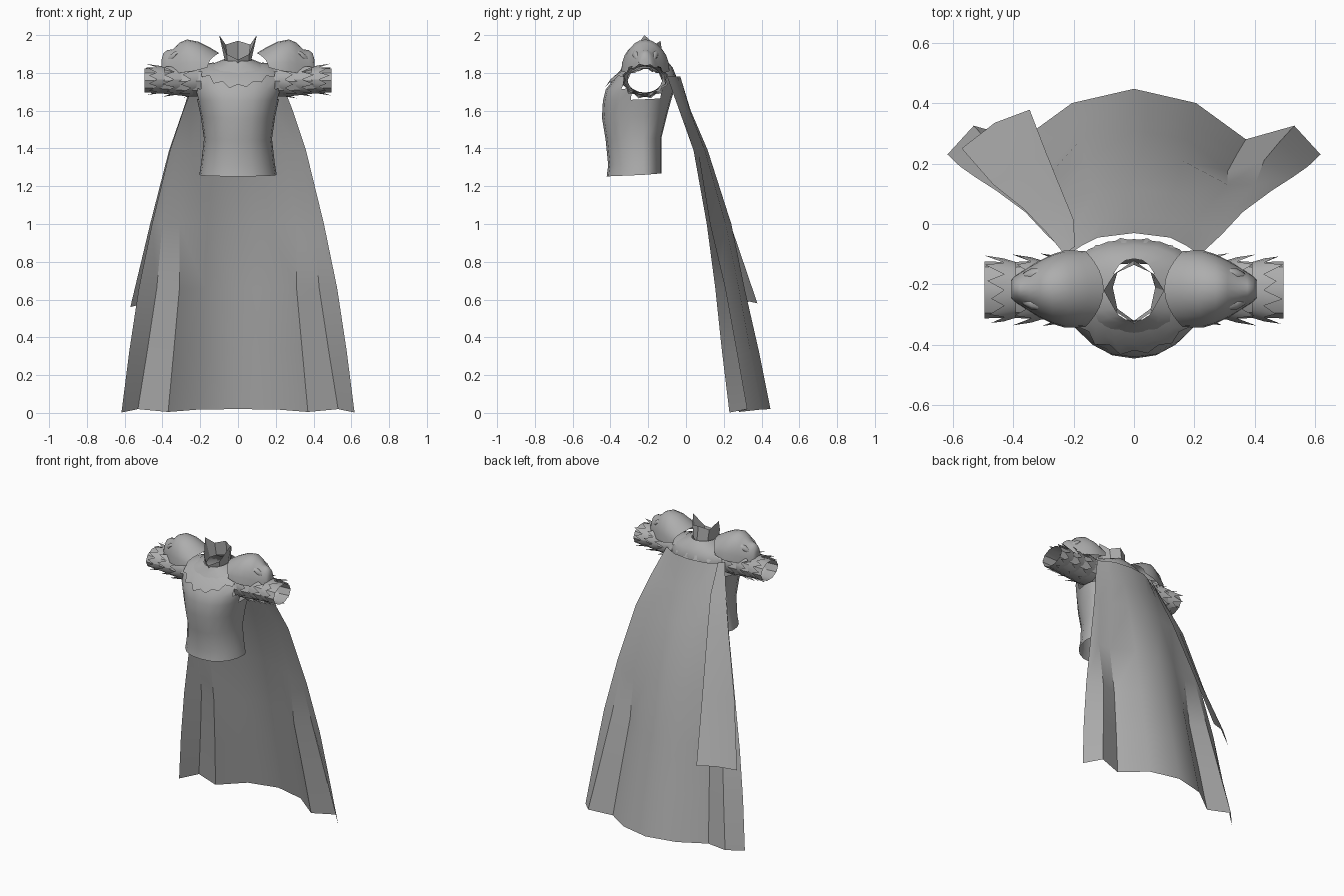
import bpy, bmesh, math, random

if "Cube" in bpy.data.objects:
    bpy.data.objects.remove(bpy.data.objects["Cube"])

random.seed(4)
grey = bpy.data.materials.new("plain grey")
grey.diffuse_color = (0.42, 0.42, 0.42, 1)
grey.use_nodes = True
grey.node_tree.nodes["Principled BSDF"].inputs["Base Color"].default_value = grey.diffuse_color
TAU = 2 * math.pi


def loft(name, rows, closed=False, cap=False, keep=None, angle=35):
    """Skin a list of point rows; closed rows form tubes."""
    bm = bmesh.new()
    vs = [[bm.verts.new(p) for p in r] for r in rows]
    n = len(rows[0])
    for a, b in zip(vs, vs[1:]):
        for i in range(n if closed else n - 1):
            j = (i + 1) % n
            f = bm.faces.new((a[i], a[j], b[j], b[i]))
            if keep and not keep(f.calc_center_median()):
                bm.faces.remove(f)
    if cap:
        bm.faces.new(vs[-1])
    bmesh.ops.recalc_face_normals(bm, faces=bm.faces)
    me = bpy.data.meshes.new(name)
    bm.to_mesh(me)
    bm.free()
    me.shade_smooth()
    me.set_sharp_from_angle(angle=math.radians(angle))
    me.materials.append(grey)
    ob = bpy.data.objects.new(name, me)
    bpy.context.collection.objects.link(ob)
    return ob


def mirrored(half):
    """Half row from the centre outwards -> full row."""
    return [(-x, y, z) for x, y, z in half[:0:-1]] + list(half)


# Torso: rings of z, half width, front y, back y, with open armholes
def torso_ring(z, rx, yf, yb, n=20):
    cy = -0.225
    pts = []
    for i in range(n):
        t = TAU * i / n
        c, s = math.cos(t), math.sin(t)
        c = math.copysign(abs(c) ** 0.85, c)
        ry = (yb - cy) if s > 0 else (cy - yf)
        pts.append((rx * c, cy + ry * s, z + 0.008 * s))
    return pts


torso = [(1.26, .205, -.42, -.13), (1.32, .195, -.412, -.13), (1.45, .18, -.425, -.13),
         (1.57, .197, -.445, -.10), (1.66, .217, -.44, -.075), (1.72, .235, -.425, -.055),
         (1.77, .235, -.385, -.05), (1.82, .20, -.35, -.07), (1.85, .13, -.33, -.095),
         (1.87, .078, -.32, -.115)]
loft("torso", [torso_ring(*r) for r in torso], closed=True,
     keep=lambda c: not (abs(c.x) > .13 and 1.66 < c.z < 1.83 and -.31 < c.y < -.12))

# Standing collar with a pointed flare on each side
low = [(0, -.32, 1.83), (.055, -.28, 1.85), (.07, -.21, 1.865), (.055, -.16, 1.865), (0, -.12, 1.865)]
top = [(0, -.33, 1.87), (.06, -.29, 1.90), (.1, -.22, 2.0), (.065, -.165, 1.95), (0, -.135, 1.97)]
loft("standing_collar", [mirrored(low), mirrored(top)], angle=25)


# Ragged mantle lying over the chest and shoulders
def mantle_ring(rx, rf, rb, z_side, z_front, z_back, rag, n=32):
    pts = []
    for i in range(n):
        t = TAU * i / n
        c, s = math.cos(t), math.sin(t)
        k = 1 + rag * (1 if i % 2 else -1) * random.uniform(.5, 1.2)
        z = z_side + ((z_back if s > 0 else z_front) - z_side) * s * s
        pts.append((rx * c * k, -.21 + (rb if s > 0 else rf) * s * k, z - (k - 1) * .25))
    return pts


loft("mantle", [mantle_ring(.13, .15, .12, 1.855, 1.80, 1.83, 0),
                mantle_ring(.18, .19, .15, 1.845, 1.765, 1.80, .01),
                mantle_ring(.22, .215, .16, 1.82, 1.73, 1.77, .05)], closed=True)


# Sleeves, feathered cuffs and shoulder guards, one set per side
def tube_ring(s, x, ry, rz, zc, n=10, rag=0, grow=0):
    pts = []
    for i in range(n):
        t = TAU * i / n
        d = (i % 2) * random.uniform(.7, 1.2)
        pts.append((s * (x + rag * d), -.218 + (ry + grow * d) * math.cos(t),
                    zc + (rz + grow * d) * math.sin(t)))
    return pts


def guard_arc(s, x, z_top, w, z_low, n=12):
    pts = []
    for i in range(n + 1):
        t = math.pi * i / n
        c = math.cos(t)
        bow = .06 * c * c * max(0, (.27 - x) / .17)
        pts.append((s * (x + bow), -.215 + w * c, z_low + (z_top - z_low) * math.sin(t) ** .9))
    return pts


guard = [(.10, 1.905, .125, 1.83), (.15, 1.935, .127, 1.82), (.21, 1.965, .127, 1.81),
         (.27, 1.977, .115, 1.805), (.31, 1.96, .095, 1.80), (.345, 1.925, .075, 1.80),
         (.375, 1.92, .055, 1.80), (.395, 1.905, .042, 1.81), (.405, 1.87, .03, 1.83)]

for s, side in ((-1, "left"), (1, "right")):
    loft(side + "_sleeve", [tube_ring(s, .19, .105, .088, 1.757), tube_ring(s, .27, .1, .083, 1.755),
                            tube_ring(s, .40, .092, .07, 1.757), tube_ring(s, .495, .094, .066, 1.76)],
         closed=True)
    for k, x in enumerate((.21, .30, .39)):
        loft(f"{side}_feather_cuff_{k + 1}",
             [tube_ring(s, x, .1 - .004 * k, .085 - .008 * k, 1.765, 24),
              tube_ring(s, x + .04, .112 - .004 * k, .09 - .008 * k, 1.765, 24, .055, .012)],
             closed=True, angle=25)
    loft(side + "_shoulder_guard", [guard_arc(s, *g) for g in guard], cap=True, angle=50)
    # Brow ridges on the shoulder guard
    for d in (-1, 1):
        arcs = []
        for u in range(5):
            x, r = .30 + .02 * u, .004 + .018 * math.sin(math.pi * u / 4)
            arcs.append([(s * x, -.215 + d * (.058 - .006 * u) + r * math.cos(TAU * i / 6),
                          1.915 - .012 * u + r * math.sin(TAU * i / 6)) for i in range(6)])
        loft(side + "_brow_ridge", arcs, closed=True, cap=True, angle=60)

# Cape: per row z, then centre, quarter, valley, ridge and edge as x, y
cape_z = [1.78, 1.60, 1.39, 1.00, .66, .33, .01]
cape_xy = [[(0, -.03), (.12, -.045), (.17, -.07), (.2, -.09), (.22, -.1)],
           [(0, .025), (.1, .02), (.19, 0), (.25, -.02), (.29, -.035)],
           [(0, .115), (.13, .1), (.25, .065), (.32, .045), (.36, .04)],
           [(0, .24), (.16, .21), (.31, .13), (.4, .13), (.455, .11)],
           [(0, .31), (.175, .28), (.31, .175), (.43, .21), (.525, .155)],
           [(0, .385), (.19, .34), (.34, .23), (.48, .27), (.575, .19)],
           [(0, .447), (.205, .40), (.37, .28), (.53, .325), (.617, .23)]]
dip = (.01, .008, -.005, .01, -.008)
rows = []
for z, xy in zip(cape_z, cape_xy):
    rows.append(mirrored([(x, y, z + (d if z < .1 else 0)) for (x, y), d in zip(xy, dip)]))
loft("cape", rows, angle=30)

# Shorter half cape hanging over one side
loft("half_cape", [
    [(-.195, -.075, 1.79), (-.21, -.085, 1.79), (-.23, -.1, 1.79)],
    [(-.20, .015, 1.60), (-.245, 0, 1.60), (-.292, -.025, 1.60)],
    [(-.235, .10, 1.39), (-.30, .08, 1.39), (-.365, .05, 1.39)],
    [(-.29, .235, 1.00), (-.38, .19, 1.00), (-.465, .13, 1.00)],
    [(-.345, .378, .58), (-.46, .335, .59), (-.57, .25, .56)]], angle=30)
